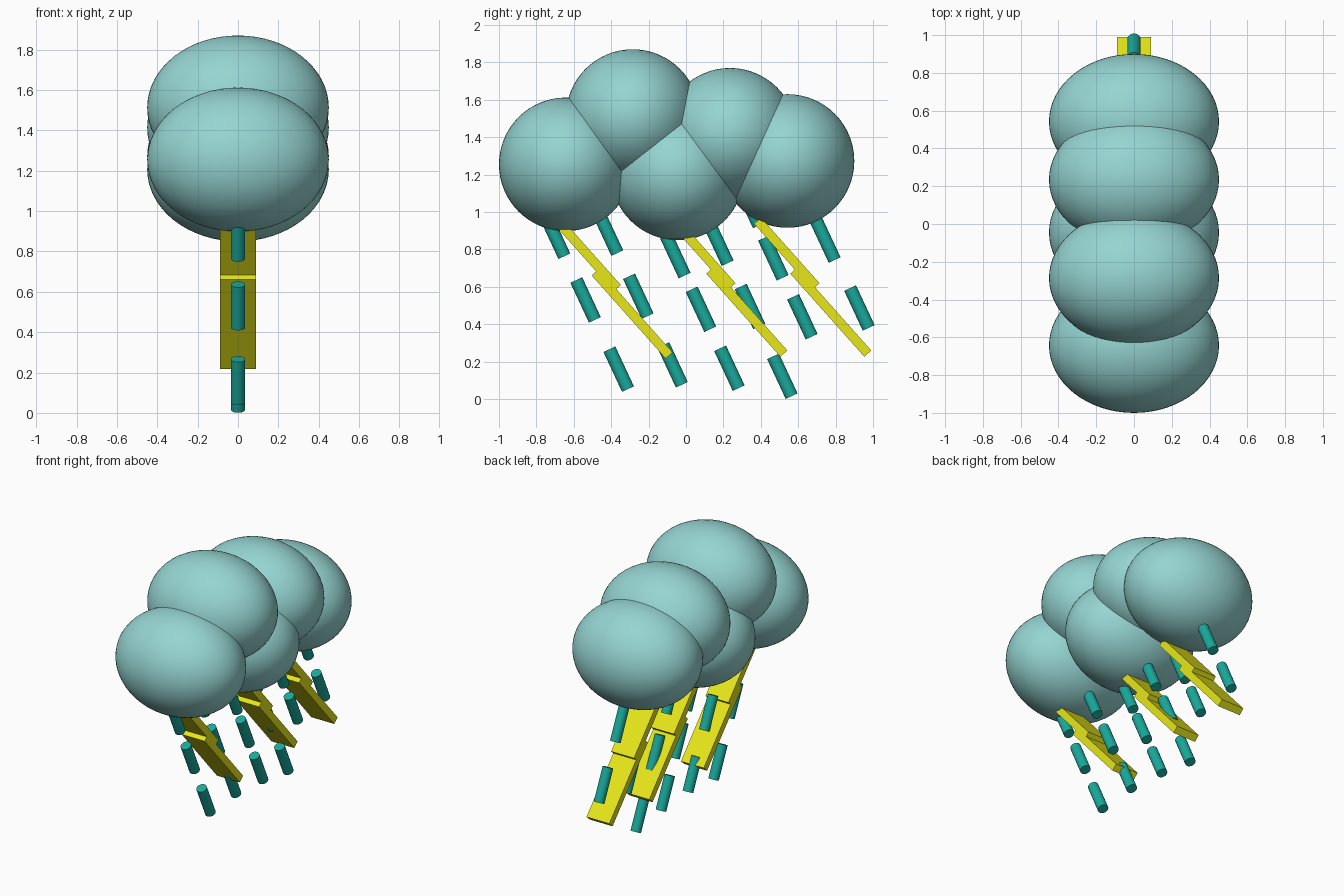
import bpy
from math import radians, sin, cos

if "Cube" in bpy.data.objects:
    bpy.data.objects.remove(bpy.data.objects["Cube"])


def material(name, color):
    m = bpy.data.materials.new(name)
    m.diffuse_color = (*color, 1)
    m.use_nodes = True
    m.node_tree.nodes["Principled BSDF"].inputs["Base Color"].default_value = m.diffuse_color
    return m


CLOUD = material("pale_aqua", (0.30, 0.66, 0.64))
RAIN = material("teal", (0.01, 0.40, 0.33))
BOLT = material("yellow", (0.80, 0.80, 0.01))


def finish(name, mat, smooth=True):
    ob = bpy.context.object
    ob.name = name
    ob.data.materials.append(mat)
    bpy.ops.object.transform_apply(location=False, rotation=False, scale=True)
    if smooth:
        bpy.ops.object.shade_smooth_by_angle(angle=radians(35))
    return ob


# Cloud: five equal puffs, wider across x
for i, (y, z) in enumerate([(-0.643, 1.255), (-0.285, 1.513), (-0.045, 1.207),
                            (0.235, 1.413), (0.543, 1.273)]):
    bpy.ops.mesh.primitive_uv_sphere_add(segments=64, ring_count=32, location=(0, y, z))
    bpy.context.object.scale = (0.45, 0.357, 0.357)
    finish(f"cloud_puff_{i + 1}", CLOUD)

# Raindrops: slanted rods in six streams
streams = [
    [(-0.70, 0.87), (-0.537, 0.53), (-0.36, 0.16)],
    [(-0.417, 0.887), (-0.255, 0.55), (-0.072, 0.183)],
    [(-0.057, 0.767), (0.08, 0.48), (0.232, 0.165)],
    [(0.173, 0.833), (0.342, 0.495), (0.515, 0.122)],
    [(0.34, 1.035), (0.467, 0.755), (0.622, 0.44)],
    [(0.745, 0.85), (0.927, 0.487)],
]
for s, stream in enumerate(streams):
    for d, (y, z) in enumerate(stream):
        bpy.ops.mesh.primitive_cylinder_add(vertices=32, radius=0.035, depth=0.235,
                                            location=(0, y, z),
                                            rotation=(radians(25), 0, 0))
        finish(f"raindrop_{s + 1}_{d + 1}", RAIN)

# Lightning: two overlapping slanted bars per bolt
SLOPE = radians(48.3)
DY, DZ = cos(SLOPE), -sin(SLOPE)


def bar(name, y, z, length):
    """Bar whose lower end is centred on (y, z)."""
    bpy.ops.mesh.primitive_cube_add(
        size=1, location=(0, y - DY * length / 2, z - DZ * length / 2),
        rotation=(-SLOPE, 0, 0))
    bpy.context.object.scale = (0.18, length, 0.05)
    finish(name, BOLT, smooth=False)


for i, (y, z) in enumerate([(-0.09, 0.233), (0.523, 0.243), (0.972, 0.243)]):
    bar(f"bolt_lower_{i + 1}", y, z, 0.595)
    bar(f"bolt_upper_{i + 1}", y - 0.277, z + 0.36, 0.47)
